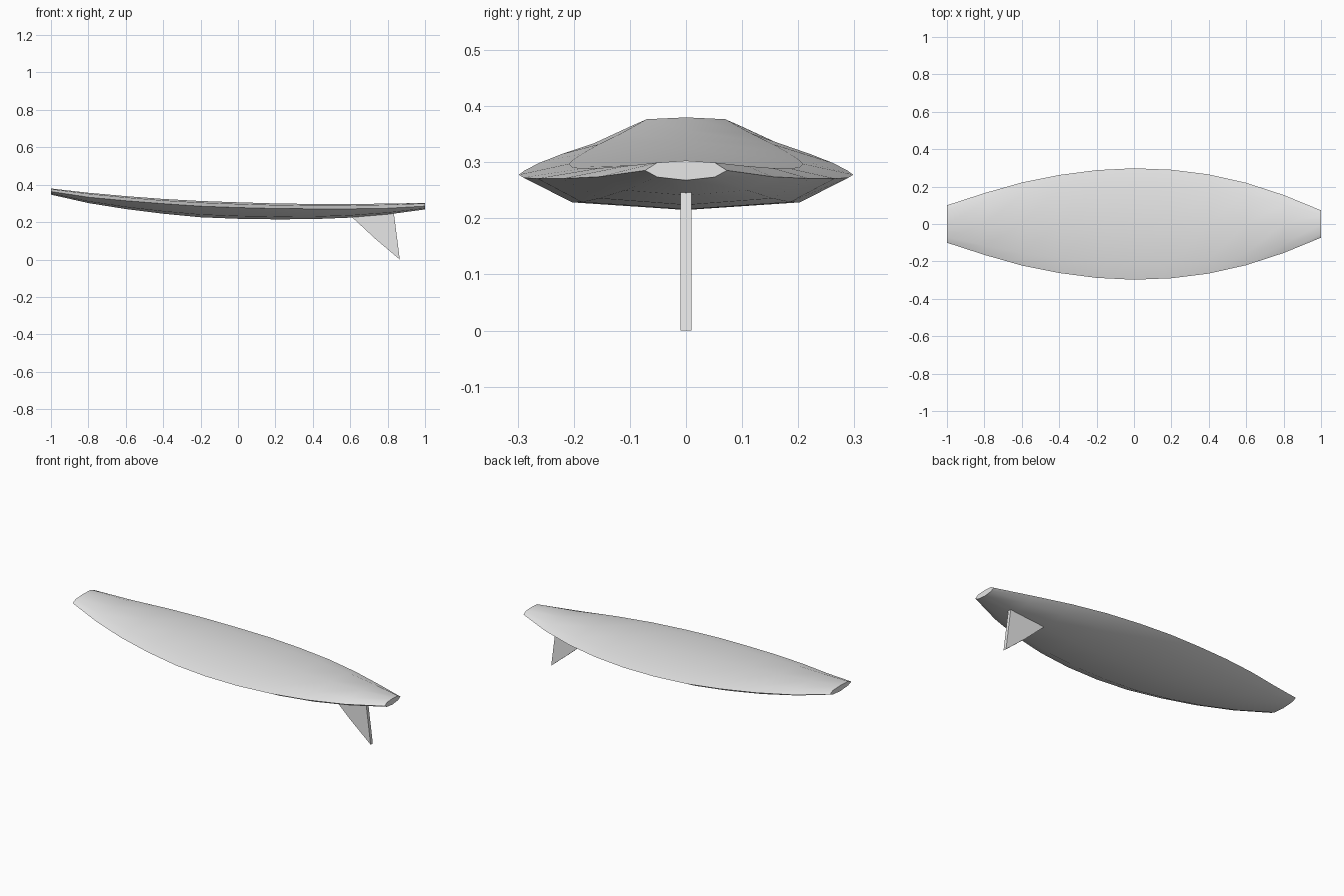
import bpy
import bmesh
import math

cube = bpy.data.objects.get("Cube")
if cube:
    bpy.data.objects.remove(cube)

grey = bpy.data.materials.new("light grey")
grey.use_nodes = True
grey.diffuse_color = (0.8, 0.8, 0.8, 1)
grey.node_tree.nodes["Principled BSDF"].inputs["Base Color"].default_value = (0.8, 0.8, 0.8, 1)


def make_object(name, bm):
    bmesh.ops.recalc_face_normals(bm, faces=bm.faces)
    mesh = bpy.data.meshes.new(name)
    bm.to_mesh(mesh)
    bm.free()
    mesh.materials.append(grey)
    obj = bpy.data.objects.new(name, mesh)
    bpy.context.collection.objects.link(obj)
    return obj


# Board stations from nose to tail: x, half width, deck height, bottom height
stations = [
    (-1.0, 0.10, 0.380, 0.347), (-0.8, 0.165, 0.357, 0.302),
    (-0.6, 0.222, 0.339, 0.270), (-0.4, 0.262, 0.324, 0.245),
    (-0.2, 0.288, 0.313, 0.226), (0.0, 0.298, 0.306, 0.218),
    (0.2, 0.290, 0.300, 0.215), (0.4, 0.265, 0.297, 0.216),
    (0.6, 0.220, 0.297, 0.224), (0.8, 0.155, 0.299, 0.241),
    (1.0, 0.073, 0.303, 0.268),
]


def section(bm, x, width, top, bottom):
    """Ring of deck, rail and hull points across the board."""
    thick = top - bottom
    rail = 0.5 + 0.18 * min(1, (1 - abs(x)) / 0.5)
    half = [(0.7, 0.9), (1, rail), (0.7, 0.16)]
    ring = [(0, 1)] + half + [(0, 0)] + [(-y, z) for y, z in reversed(half)]
    return [bm.verts.new((x, y * width, bottom + z * thick)) for y, z in ring]


# Board skin, closed by flat nose and tail ends
bm = bmesh.new()
rings = [section(bm, *s) for s in stations]
for a, b in zip(rings, rings[1:]):
    for i in range(len(a)):
        j = (i + 1) % len(a)
        bm.faces.new((a[i], a[j], b[j], b[i]))
bm.faces.new(rings[0])
bm.faces.new(rings[-1])
board = make_object("board", bm)

# Fin under the tail, a swept plate
bm = bmesh.new()
outline = [(0.595, 0.24), (0.735, 0.11), (0.865, 0.0), (0.833, 0.25)]
plate = bm.faces.new([bm.verts.new((x, -0.01, z)) for x, z in outline])
extruded = bmesh.ops.extrude_face_region(bm, geom=[plate])["geom"]
moved = [v for v in extruded if isinstance(v, bmesh.types.BMVert)]
bmesh.ops.translate(bm, verts=moved, vec=(0, 0.02, 0))
make_object("fin", bm)

# Smooth deck and hull, keeping the ends crisp
bpy.ops.object.select_all(action='DESELECT')
board.select_set(True)
bpy.context.view_layer.objects.active = board
bpy.ops.object.shade_smooth_by_angle(angle=math.radians(40))
